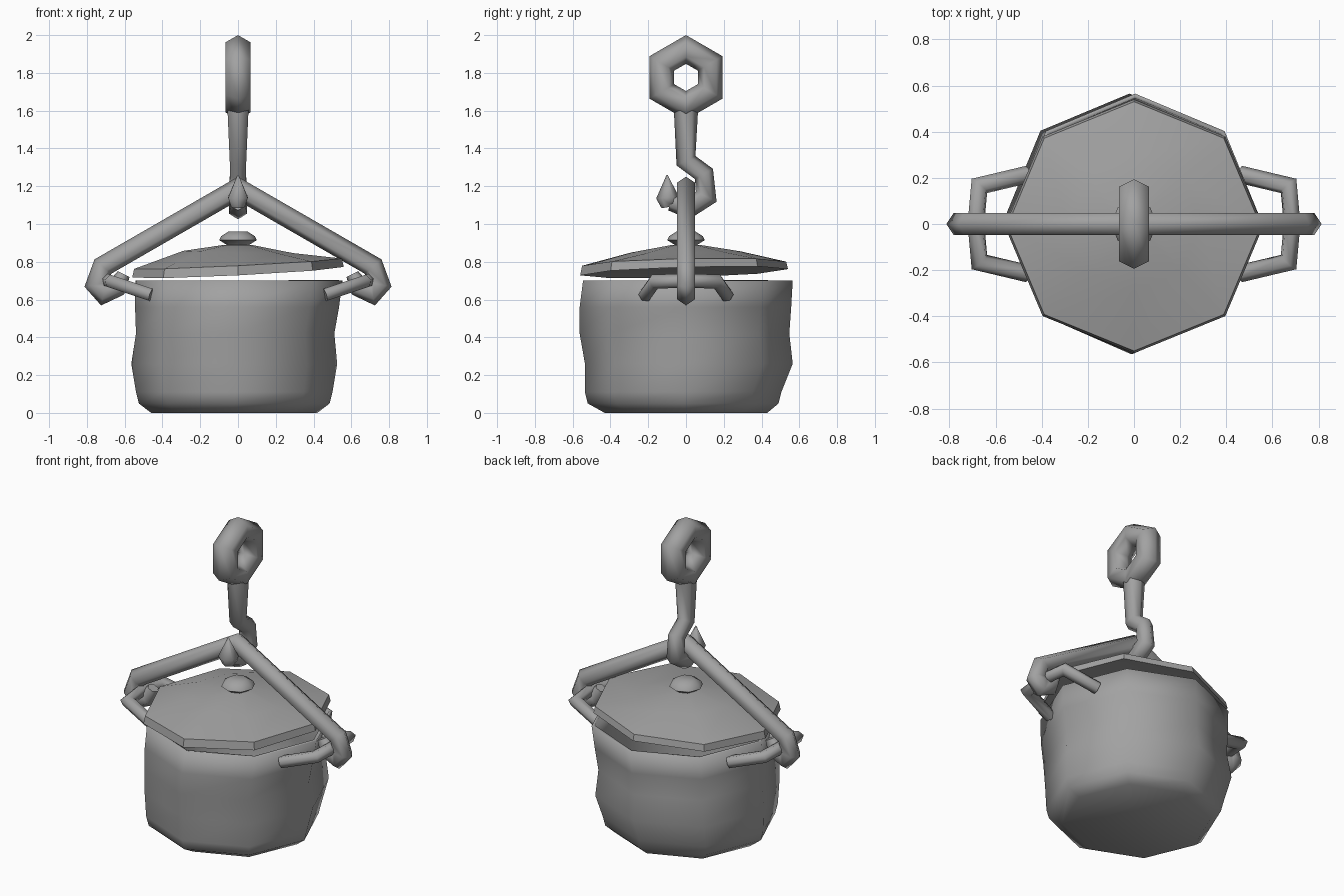
import bpy, bmesh, math
from mathutils import Vector

cube = bpy.data.objects.get("Cube")
if cube:
    bpy.data.objects.remove(cube, do_unlink=True)

iron = bpy.data.materials.new("grey iron")
iron.use_nodes = True
GREY = (0.36, 0.36, 0.36, 1)
iron.diffuse_color = GREY
iron.node_tree.nodes["Principled BSDF"].inputs["Base Color"].default_value = GREY


def finish(name, bm, angle):
    """Turn a bmesh into a shaded, coloured object."""
    bmesh.ops.recalc_face_normals(bm, faces=bm.faces)
    mesh = bpy.data.meshes.new(name)
    bm.to_mesh(mesh)
    bm.free()
    mesh.materials.append(iron)
    ob = bpy.data.objects.new(name, mesh)
    bpy.context.collection.objects.link(ob)
    bpy.ops.object.select_all(action='DESELECT')
    ob.select_set(True)
    bpy.context.view_layer.objects.active = ob
    bpy.ops.object.shade_smooth_by_angle(angle=math.radians(angle))
    return ob


def skin(name, rings, angle, closed=False, cap_start=True, cap_end=True):
    """Bridge a list of equal-sized point rings."""
    bm = bmesh.new()
    loops = [[bm.verts.new(p) for p in ring] for ring in rings]
    n = len(loops[0])
    pairs = list(zip(loops, loops[1:]))
    if closed:
        pairs.append((loops[-1], loops[0]))
    for a, b in pairs:
        for i in range(n):
            j = (i + 1) % n
            bm.faces.new((a[i], a[j], b[j], b[i]))
    if not closed and cap_start:
        bm.faces.new(loops[0])
    if not closed and cap_end:
        bm.faces.new(loops[-1])
    return finish(name, bm, angle)


def octagon(rx, ry, z, cx=0, cy=0, tilt_x=0, tilt_y=0):
    ring = []
    for k in range(8):
        a = k * math.pi / 4
        x, y = cx + rx * math.cos(a), cy + ry * math.sin(a)
        ring.append(Vector((x, y, z + tilt_x * x + tilt_y * y)))
    return ring


def tube(name, path, radii, normal, closed=False, sides=6):
    """Mitred tube along a planar path, with a ridge on its outer side."""
    pts = [Vector(p) for p in path]
    up = Vector(normal).normalized()
    count = len(pts)
    rings = []
    for i, p in enumerate(pts):
        before = pts[i - 1] if closed or i else None
        after = pts[(i + 1) % count] if closed or i < count - 1 else None
        d1 = (p - before).normalized() if before else (after - p).normalized()
        d2 = (after - p).normalized() if after else d1
        side = (d1 + d2).normalized().cross(up).normalized()
        stretch = min(1.4, 1 / max(0.3, math.sqrt((1 + d1.dot(d2)) / 2)))
        if closed:
            stretch = 1
        r = radii[i]
        ring = []
        for k in range(sides):
            a = k * 2 * math.pi / sides
            ring.append(p + side * r * stretch * math.cos(a) + up * r * math.sin(a))
        rings.append(ring)
    return skin(name, rings, 70, closed)


# Dented, open pot
pot = skin("pot_body", [
    octagon(0.44, 0.43, 0.0, -0.02, 0),
    octagon(0.505, 0.505, 0.05, -0.02, -0.015),
    octagon(0.52, 0.52, 0.11, -0.02, -0.015),
    octagon(0.545, 0.55, 0.26, -0.02, 0.015),
    octagon(0.525, 0.555, 0.42, -0.015, -0.008),
    octagon(0.54, 0.56, 0.56, -0.005, -0.003),
    octagon(0.548, 0.555, 0.70, 0.005, 0.01),
], 60, cap_end=False)
wall = pot.modifiers.new("wall", 'SOLIDIFY')
wall.thickness = 0.02
wall.offset = -1

# Crooked lid with a rim
skin("lid", [
    octagon(0.48, 0.48, 0.755, 0, -0.01, 0.05, 0.03),
    octagon(0.56, 0.55, 0.745, 0, -0.01, 0.05, 0.03),
    octagon(0.55, 0.54, 0.79, 0, -0.01, 0.05, 0.02),
    octagon(0.29, 0.29, 0.852, 0, 0, -0.02, 0.01),
    octagon(0.07, 0.07, 0.89),
], 40)

# Lid knob
skin("lid_knob", [octagon(r, r, z) for r, z in
                  ((0.05, 0.87), (0.06, 0.89), (0.1, 0.915), (0.09, 0.935), (0.05, 0.96))], 60)

# Side handles
for s, label in ((1, "left"), (-1, "right")):
    half = [(0.46, -0.215, 0.625), (0.67, -0.165, 0.695)]
    path = half + [(0.685, 0, 0.70)] + [(x, -y, z) for x, y, z in reversed(half)]
    tube(label + "_side_handle", [(s * x, y, z) for x, y, z in path],
         [0.038] * 5, (-0.33 * s, 0, 1))

# Bent carrying bail, hooked round both handles
end = [(0.605, 0, 0.735), (0.64, 0, 0.665), (0.71, 0, 0.635), (0.75, 0, 0.68), (0.715, 0, 0.775)]
bail = [(-x, y, z) for x, y, z in end] + [(0, 0, 1.187)] + end[::-1]
thick = [0.035, 0.05, 0.055, 0.055, 0.055]
tube("bail", bail, thick + [0.055] + thick[::-1], (0, 1, 0))

# Hanging ring
ring_path = []
for k in range(6):
    a = k * math.pi / 3
    ring_path.append((0, 0.148 * math.sin(a), 1.776 + 0.148 * math.cos(a)))
tube("hanging_ring", ring_path, [0.076] * 6, (1, 0, 0), closed=True)

# Shank and hook
hook = [(0, 1.64), (0, 1.335), (0.095, 1.265), (0.107, 1.145), (0.01, 1.085), (-0.08, 1.115)]
tube("hook_shank", [(0, y, z) for y, z in hook],
     [0.066, 0.05, 0.05, 0.052, 0.055, 0.045], (1, 0, 0))

# Barbed hook tip
tube("hook_tip", [(0, -0.09, 1.09), (0, -0.098, 1.14), (0, -0.1, 1.26)],
     [0.04, 0.06, 0.003], (1, 0, 0))
